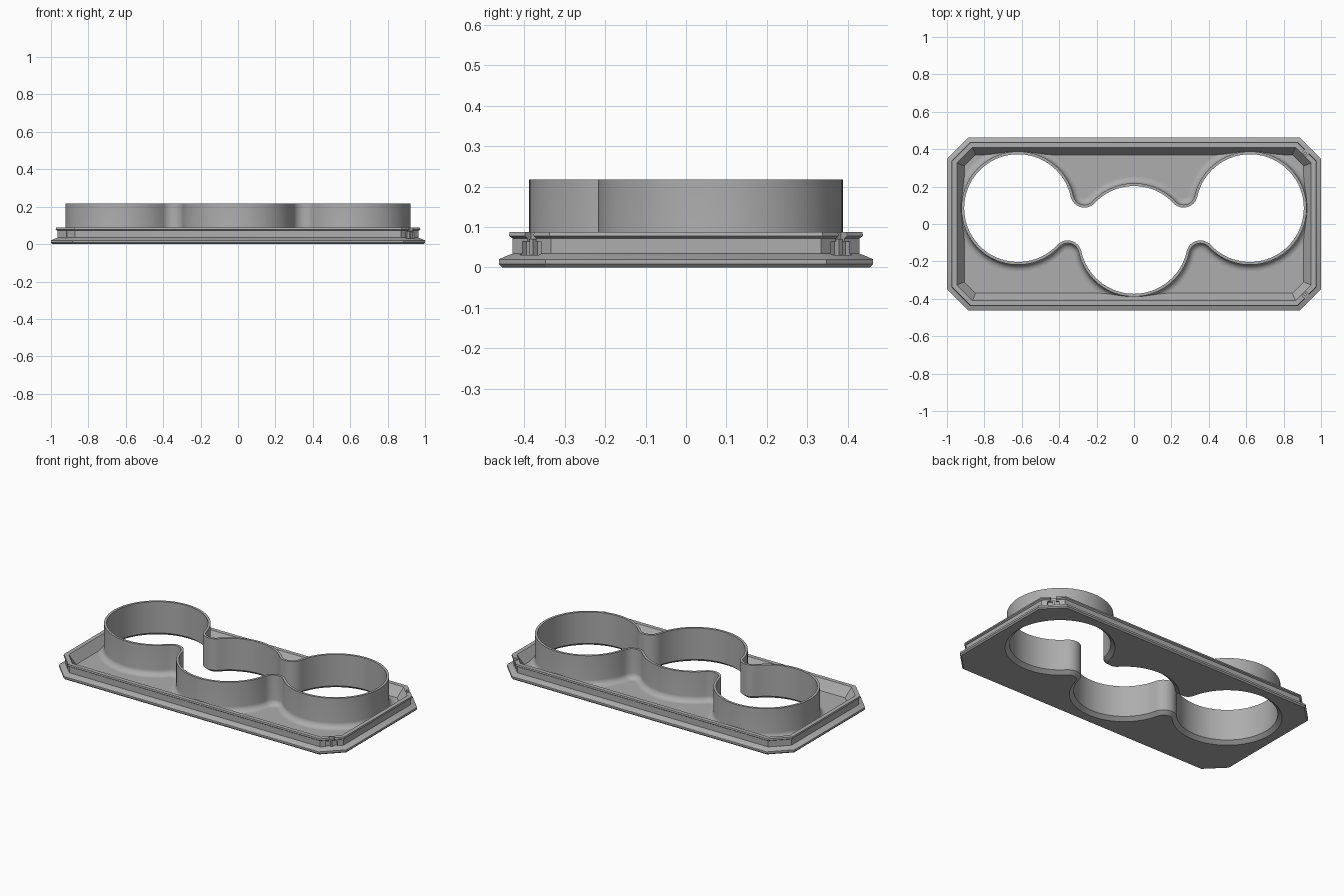
import bpy, bmesh, math
from mathutils import Matrix, Vector

cube = bpy.data.objects.get("Cube")
if cube:
    bpy.data.objects.remove(cube)

grey = bpy.data.materials.new("plain grey")
grey.use_nodes = True
grey.diffuse_color = (0.42, 0.42, 0.42, 1)
grey.node_tree.nodes["Principled BSDF"].inputs["Base Color"].default_value = grey.diffuse_color

# Plan dimensions
HALF_X, HALF_Y, CORNER = 1.0, 0.463, 0.115
FLOOR, RIM, WALL_TOP = 0.03, 0.088, 0.217
RADIUS, NECK, WALL = 0.288, 0.075, 0.015
SIDE = Vector((0.62, 0.085))
MIDDLE = Vector((0, -0.085))


def make_object(name, bm):
    bmesh.ops.recalc_face_normals(bm, faces=bm.faces)
    mesh = bpy.data.meshes.new(name)
    bm.to_mesh(mesh)
    bm.free()
    mesh.materials.append(grey)
    obj = bpy.data.objects.new(name, mesh)
    bpy.context.collection.objects.link(obj)
    return obj


def loft(name, rings, closed=False):
    """Skin rings of (points, height); cap the ends or join last to first."""
    bm = bmesh.new()
    loops = [[bm.verts.new((p[0], p[1], z)) for p in pts] for pts, z in rings]
    pairs = list(zip(loops, loops[1:]))
    if closed:
        pairs.append((loops[-1], loops[0]))
    else:
        bm.faces.new(loops[0])
        bm.faces.new(loops[-1])
    n = len(loops[0])
    for a, b in pairs:
        for i in range(n):
            j = (i + 1) % n
            bm.faces.new((a[i], a[j], b[j], b[i]))
    return make_object(name, bm)


def octagon(inset):
    x, y = HALF_X - inset, HALF_Y - inset
    c = CORNER - inset * (2 - math.sqrt(2))
    return [(x - c, -y), (x, c - y), (x, y - c), (x - c, y),
            (c - x, y), (-x, y - c), (-x, c - y), (c - x, -y)]


def arc(center, radius, start, end, steps):
    return [center + radius * Vector((math.cos(a), math.sin(a)))
            for a in (start + (end - start) * i / steps for i in range(steps))]


def angle(a, b):
    return math.atan2(b.y - a.y, b.x - a.x)


# Fillet centres where the middle circle meets the right one
span = SIDE - MIDDLE
across = Vector((-span.y, span.x)).normalized()
reach = math.sqrt((RADIUS + NECK) ** 2 - (span.length / 2) ** 2)
UPPER = (SIDE + MIDDLE) / 2 + across * reach
LOWER = (SIDE + MIDDLE) / 2 - across * reach


def outline(offset):
    """Three joined circles, pushed outward by offset."""
    r, f, turn = RADIUS + offset, NECK - offset, 2 * math.pi
    half = arc(MIDDLE, r, -math.pi / 2, angle(MIDDLE, LOWER), 20)
    half += arc(LOWER, f, angle(LOWER, MIDDLE), angle(LOWER, SIDE) % turn, 14)
    half += arc(SIDE, r, angle(SIDE, LOWER) % turn - turn, angle(SIDE, UPPER) % turn, 56)
    half += arc(UPPER, f, angle(UPPER, SIDE) % turn, angle(UPPER, MIDDLE) % turn, 14)
    half += arc(MIDDLE, r, angle(MIDDLE, UPPER), math.pi / 2, 12)
    half.append(MIDDLE + Vector((0, r)))
    return half + [Vector((-p.x, p.y)) for p in reversed(half[1:-1])]


# LOWER arc must run clockwise over the top of the neck: check its direction
def fixed_arc(center, radius, start, end, steps):
    while end - start > math.pi:
        end -= 2 * math.pi
    while end - start < -math.pi:
        end += 2 * math.pi
    return plain_arc(center, radius, start, end, steps)


plain_arc = arc


def arc(center, radius, start, end, steps):
    if radius < RADIUS:
        return fixed_arc(center, radius, start, end, steps)
    return plain_arc(center, radius, start, end, steps)


# Tray: flange, grooved side, lip, sloped inside, floor
profile = [(0.008, 0), (0, 0.008), (0, 0.02), (0.022, 0.03), (0.034, 0.034),
           (0.034, 0.072), (0.025, 0.078), (0.027, RIM), (0.053, RIM), (0.093, FLOOR)]
tray = loft("tray", [(octagon(t), z) for t, z in profile])

# Countersunk opening
opening = loft("opening_cutter", [(outline(d), z) for d, z in
               ((0.03, -0.004), (0, 0.02), (0.008, 0.021), (0.008, 0.15))])
cutters = [opening]


def corner_box(name, sx, sy, width, inset_a, inset_b, z0, z1):
    """Box lying along a cut corner, between two insets from its face."""
    bm = bmesh.new()
    bmesh.ops.create_cube(bm, size=1)
    mid = (inset_a + inset_b) / 2
    turn = math.atan2(sy, sx)
    k = mid / math.sqrt(2)
    place = Matrix.Translation((sx * (HALF_X - CORNER / 2 - k),
                                sy * (HALF_Y - CORNER / 2 - k), (z0 + z1) / 2))
    size = Matrix.Diagonal((inset_b - inset_a, width, z1 - z0, 1))
    bm.transform(place @ Matrix.Rotation(turn, 4, "Z") @ size)
    return make_object(name, bm)


# Clip sockets in the four cut corners, each with a rib
for side, sx in (("left", 1), ("right", -1)):
    for end, sy in (("front", -1), ("back", 1)):
        cutters.append(corner_box("pocket_cutter", sx, sy, 0.066, 0.01, 0.048, 0.031, 0.064))
        cutters.append(corner_box("slot_cutter", sx, sy, 0.03, 0.01, 0.047, 0.05, 0.12))
        corner_box(f"clip_rib_{end}_{side}", sx, sy, 0.012, 0.032, 0.052, 0.029, 0.07)

for cutter in cutters:
    cutter.hide_render = True
    mod = tray.modifiers.new("cut", "BOOLEAN")
    mod.operation, mod.solver, mod.object = "DIFFERENCE", "EXACT", cutter
bpy.context.view_layer.update()
solid = bpy.data.meshes.new_from_object(tray.evaluated_get(bpy.context.evaluated_depsgraph_get()))
tray.modifiers.clear()
tray.data = solid
for cutter in cutters:
    bpy.data.objects.remove(cutter)

# Upright wall with a rounded foot
FOOT = 0.035
section = [(0, 0.02), (0, WALL_TOP), (WALL, WALL_TOP)]
for i in range(9):
    a = math.pi / 2 * i / 8
    section.append((WALL + FOOT * (1 - math.cos(a)), FLOOR + FOOT * (1 - math.sin(a))))
section.append((WALL + FOOT, FLOOR - 0.004))
wall = loft("cup_wall", [(outline(d), z) for d, z in section], closed=True)

# Smooth curves, crisp edges
bpy.ops.object.select_all(action="DESELECT")
for obj in (tray, wall):
    obj.select_set(True)
    bpy.context.view_layer.objects.active = obj
bpy.ops.object.shade_smooth_by_angle(angle=math.radians(30))
